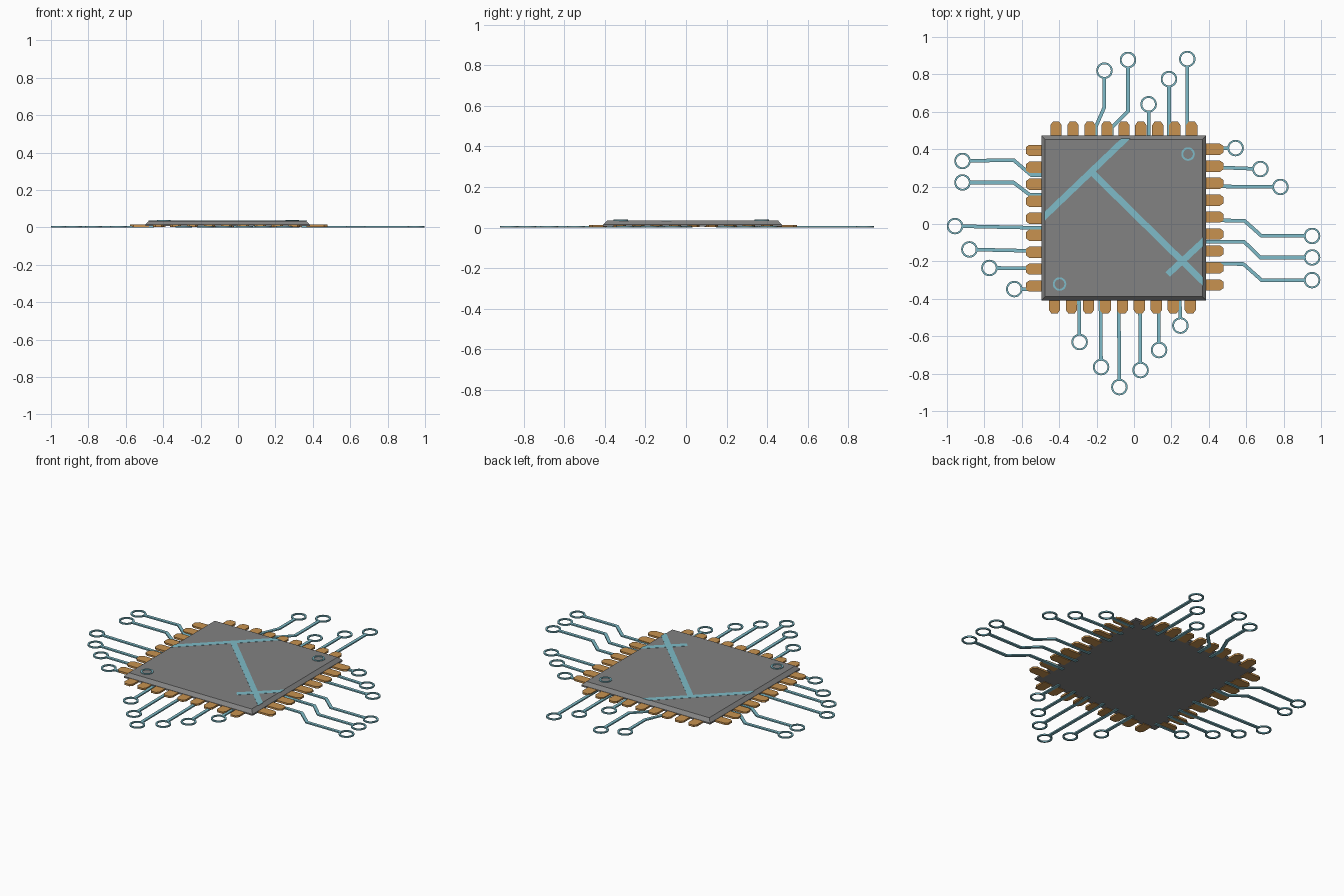
import bpy, bmesh, math
from mathutils import Vector

if "Cube" in bpy.data.objects:
    bpy.data.objects.remove(bpy.data.objects["Cube"])


def material(name, rgb):
    m = bpy.data.materials.new(name)
    m.diffuse_color = (*rgb, 1)
    m.use_nodes = True
    m.node_tree.nodes["Principled BSDF"].inputs["Base Color"].default_value = m.diffuse_color
    return m


GREY = material("package grey", (0.225, 0.225, 0.225))
TEAL = material("trace teal", (0.21, 0.50, 0.58))
GOLD = material("pin gold", (0.58, 0.29, 0.08))

CX, CY, HALF, INSET = -0.055, 0.032, 0.44, 0.02
TOP = 0.035


def finish(name, bm, mat):
    bmesh.ops.recalc_face_normals(bm, faces=bm.faces[:])
    me = bpy.data.meshes.new(name)
    bm.to_mesh(me)
    bm.free()
    me.materials.append(mat)
    ob = bpy.data.objects.new(name, me)
    bpy.context.collection.objects.link(ob)
    return ob


def extrude_up(bm, faces, h):
    r = bmesh.ops.extrude_face_region(bm, geom=faces)
    vs = [g for g in r["geom"] if isinstance(g, bmesh.types.BMVert)]
    bmesh.ops.translate(bm, verts=vs, vec=(0, 0, h))


def prism(bm, pts, z0, z1):
    f = bm.faces.new([bm.verts.new((p[0], p[1], z0)) for p in pts])
    extrude_up(bm, [f], z1 - z0)


def ribbon(pts, w):
    """Outline of a mitred strip following a path."""
    P = [Vector(p) for p in pts]
    left, right = [], []
    for i, p in enumerate(P):
        a = (p - P[i - 1]).normalized() if i else None
        b = (P[i + 1] - p).normalized() if i < len(P) - 1 else None
        a, b = a or b, b or a
        n = Vector((-a.y - b.y, a.x + b.x)).normalized()
        off = n * (w / 2 / n.dot(Vector((-a.y, a.x))))
        left.append(p + off)
        right.append(p - off)
    return left + right[::-1]


def ring(bm, c, ro, ri, z0, z1, n=32):
    loops = []
    for r, z in ((ro, z0), (ro, z1), (ri, z1), (ri, z0)):
        loops.append([bm.verts.new((c[0] + r * math.cos(2 * math.pi * i / n),
                                    c[1] + r * math.sin(2 * math.pi * i / n), z)) for i in range(n)])
    for k in range(4):
        a, b = loops[k], loops[(k + 1) % 4]
        for i in range(n):
            j = (i + 1) % n
            bm.faces.new((a[i], a[j], b[j], b[i]))


# chip body: square slab with a chamfered upper rim
bm = bmesh.new()
levels = []
for h, z in ((HALF, 0.006), (HALF, 0.015), (HALF - INSET, TOP)):
    levels.append([bm.verts.new((CX + sx * h, CY + sy * h, z))
                   for sx, sy in ((-1, -1), (1, -1), (1, 1), (-1, 1))])
for a, b in zip(levels, levels[1:]):
    for i in range(4):
        j = (i + 1) % 4
        bm.faces.new((a[i], a[j], b[j], b[i]))
bm.faces.new(levels[0][::-1])
bm.faces.new(levels[-1])
finish("chip_body", bm, GREY)

# nine pins per side: first pin centre, step direction, outward direction
SIDES = {
    "back": ((-0.417, 0.472), (1, 0), (0, 1)),
    "front": ((-0.425, -0.408), (1, 0), (0, -1)),
    "right": ((0.385, -0.326), (0, 1), (1, 0)),
    "left": ((-0.495, -0.332), (0, 1), (-1, 0)),
}
for side, (start, step, out) in SIDES.items():
    bm = bmesh.new()
    length = {"back": 0.075, "front": 0.07, "right": 0.093, "left": 0.083}[side]
    for i in range(9):
        o = Vector(start) + Vector(step) * 0.0907 * i
        shape = ((-0.03, -0.02), (0.03, -0.02), (0.03, length - 0.018), (0.017, length),
                 (-0.017, length), (-0.03, length - 0.018))
        prism(bm, [o + Vector(step) * u + Vector(out) * v for u, v in shape], 0.003, 0.014)
    finish("pins_" + side, bm, GOLD)

# board traces: ring centre first, then path points in to the body
TRACES = {
    "back": [[(-0.158, 0.82), (-0.158, 0.626), (-0.205, 0.518), (-0.205, 0.42)],
             [(-0.032, 0.877), (-0.032, 0.604), (-0.12, 0.515), (-0.12, 0.42)],
             [(0.078, 0.64), (0.078, 0.42)],
             [(0.187, 0.775), (0.187, 0.42)],
             [(0.285, 0.882), (0.285, 0.42)]],
    "right": [[(0.543, 0.406), (0.34, 0.402)],
              [(0.676, 0.294), (0.47, 0.302), (0.34, 0.302)],
              [(0.783, 0.198), (0.34, 0.202)],
              [(0.952, -0.064), (0.682, -0.064), (0.59, 0.018), (0.34, 0.02)],
              [(0.952, -0.179), (0.676, -0.179), (0.59, -0.096), (0.34, -0.094)],
              [(0.952, -0.30), (0.682, -0.30), (0.585, -0.214), (0.34, -0.212)]],
    "left": [[(-0.917, 0.337), (-0.644, 0.342), (-0.55, 0.262), (-0.45, 0.262)],
             [(-0.917, 0.222), (-0.644, 0.222), (-0.559, 0.157), (-0.45, 0.157)],
             [(-0.957, -0.011), (-0.45, -0.022)],
             [(-0.88, -0.136), (-0.45, -0.146)],
             [(-0.773, -0.235), (-0.45, -0.237)],
             [(-0.64, -0.348), (-0.45, -0.35)]],
    "front": [[(x, y), (x - 0.004, -0.36)] for x, y in
              ((-0.291, -0.631), (-0.176, -0.765), (-0.078, -0.872),
               (0.035, -0.781), (0.134, -0.674), (0.248, -0.543))],
}
RO, RI = 0.044, 0.034
for side, paths in TRACES.items():
    bm = bmesh.new()
    for path in paths:
        c, nxt = Vector(path[0]), Vector(path[1])
        begin = c + (nxt - c).normalized() * (RO - 0.004)
        prism(bm, ribbon([begin] + path[1:], 0.019), 0.0, 0.008)
        ring(bm, c, RO, RI, 0.0, 0.008)
    finish("traces_" + side, bm, TEAL)

# painted stripes on the lid, trimmed to the lid's square
STRIPES = [[(0.05, 0.547), (-0.60, -0.075)],
           [(-0.227, 0.278), (0.45, -0.387)],
           [(0.18, -0.27), (0.48, 0.008)]]
bm = bmesh.new()
for k, path in enumerate(STRIPES):
    bm.faces.new([bm.verts.new((p.x, p.y, TOP - 0.001)) for p in ribbon(path, 0.034)])
for n in ((1, 0, 0), (-1, 0, 0), (0, 1, 0), (0, -1, 0)):
    bmesh.ops.bisect_plane(bm, geom=bm.verts[:] + bm.edges[:] + bm.faces[:],
                           plane_co=Vector((CX, CY, 0)) + Vector(n) * (HALF - INSET + 0.004),
                           plane_no=n, clear_outer=True)
extrude_up(bm, bm.faces[:], 0.002)
finish("lid_stripes", bm, TEAL)

# small ring marks in two lid corners
bm = bmesh.new()
for c in ((0.289, 0.374), (-0.398, -0.321)):
    ring(bm, c, 0.036, 0.026, TOP - 0.002, TOP + 0.004)
finish("lid_rings", bm, TEAL)
